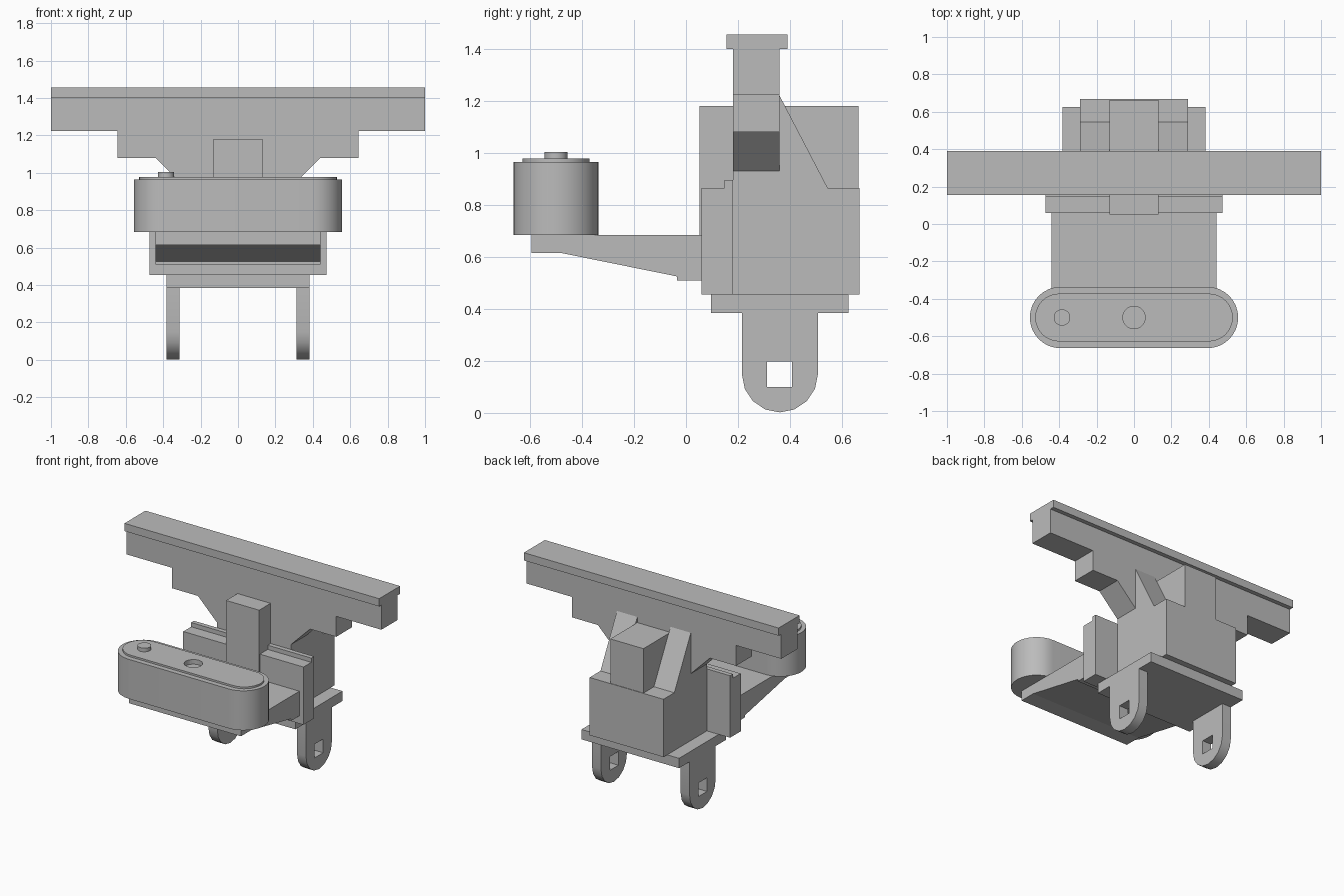
import bpy, bmesh
from math import sin, cos, pi, radians
from mathutils import Vector

default = bpy.data.objects.get("Cube")
if default:
    bpy.data.objects.remove(default, do_unlink=True)

grey = bpy.data.materials.new("plain_grey")
grey.use_nodes = True
colour = (0.5, 0.5, 0.5, 1)
grey.diffuse_color = colour
grey.node_tree.nodes["Principled BSDF"].inputs["Base Color"].default_value = colour


def prism(name, profile, axis, lo, hi, smooth=False):
    """Extrude a 2D profile along x (y, z), y (x, z) or z (x, y)."""
    place = {"x": lambda a, b, d: (d, a, b),
             "y": lambda a, b, d: (a, d, b),
             "z": lambda a, b, d: (a, b, d)}[axis]
    bm = bmesh.new()
    face = bm.faces.new([bm.verts.new(place(a, b, lo)) for a, b in profile])
    new = bmesh.ops.extrude_face_region(bm, geom=[face])["geom"]
    shift = Vector(place(0, 0, hi - lo))
    bmesh.ops.translate(bm, vec=shift,
                        verts=[v for v in new if isinstance(v, bmesh.types.BMVert)])
    bmesh.ops.recalc_face_normals(bm, faces=bm.faces)
    mesh = bpy.data.meshes.new(name)
    bm.to_mesh(mesh)
    bm.free()
    mesh.materials.append(grey)
    obj = bpy.data.objects.new(name, mesh)
    bpy.context.collection.objects.link(obj)
    if smooth:
        bpy.ops.object.select_all(action="DESELECT")
        obj.select_set(True)
        bpy.context.view_layer.objects.active = obj
        bpy.ops.object.shade_smooth_by_angle(angle=radians(35))
    return obj


def box(name, x, y, z):
    return prism(name, [(x[0], y[0]), (x[1], y[0]), (x[1], y[1]), (x[0], y[1])], "z", *z)


def arc(cx, cy, r, start, end, steps):
    angles = [start + (end - start) * i / steps for i in range(steps + 1)]
    return [(cx + r * cos(a), cy + r * sin(a)) for a in angles]


def circle(cx, cy, r, steps=32):
    return arc(cx, cy, r, 0, 2 * pi, steps)[:-1]


def pill(half, cy, r):
    return (arc(half - r, cy, r, -pi / 2, pi / 2, 16)
            + arc(r - half, cy, r, pi / 2, 3 * pi / 2, 16))


def cut(obj, cutter):
    mod = obj.modifiers.new("cut", "BOOLEAN")
    mod.operation = "DIFFERENCE"
    mod.solver = "EXACT"
    mod.object = cutter
    cutter.hide_render = True
    cutter.hide_set(True)


# Rail cap and the stepped web that narrows down to the body
box("rail_cap", (-1, 1), (0.155, 0.39), (1.4, 1.455))
half = [(1, 1.4), (1, 1.225), (0.645, 1.225), (0.645, 1.08),
        (0.44, 1.08), (0.29, 0.93), (0.29, 0.455)]
prism("stepped_web", half + [(-x, z) for x, z in reversed(half)], "y", 0.18, 0.36)

# Body block, central column and sloped gussets
box("body_block", (-0.29, 0.29), (0.36, 0.667), (0.455, 0.865))
box("central_column", (-0.13, 0.13), (0.052, 0.663), (0.685, 1.18))
for side, lo, hi in (("right", -0.29, -0.13), ("left", 0.13, 0.29)):
    prism(side + "_gusset", [(0.36, 0.865), (0.545, 0.865), (0.36, 1.22)], "x", lo, hi)

# Front plate with its raised rear ridge
prism("front_plate", [(0.06, 0.455), (0.18, 0.455), (0.18, 0.895), (0.148, 0.895),
                      (0.148, 0.865), (0.06, 0.865)], "x", -0.472, 0.472)

# Base plate and pierced lugs
box("base_plate", (-0.383, 0.383), (0.097, 0.625), (0.385, 0.455))
lug_profile = [(0.507, 0.385), (0.215, 0.385)] + arc(0.361, 0.148, 0.146, pi, 2 * pi, 8)
for side, lo in (("right", -0.383), ("left", 0.313)):
    lug = prism(side + "_lug", lug_profile, "x", lo, lo + 0.07, smooth=True)
    cut(lug, box(side + "_lug_cutter", (lo - 0.05, lo + 0.12), (0.311, 0.408), (0.1, 0.197)))

# Tapered arm reaching forward
prism("front_arm", [(-0.595, 0.685), (-0.595, 0.615), (-0.48, 0.615), (-0.035, 0.525),
                    (-0.035, 0.51), (0.06, 0.51), (0.06, 0.685)], "x", -0.44, 0.44)

# Rounded housing with raised lid, button and round recess
housing = prism("housing", pill(0.557, -0.5, 0.164), "z", 0.685, 0.965, smooth=True)
lid = prism("housing_lid", pill(0.528, -0.5, 0.128), "z", 0.965, 0.978, smooth=True)
prism("button", circle(-0.385, -0.5, 0.044), "z", 0.97, 1.004, smooth=True)
recess = prism("recess_cutter", circle(0, -0.5, 0.06), "z", 0.945, 1.02)
cut(housing, recess)
cut(lid, recess)
